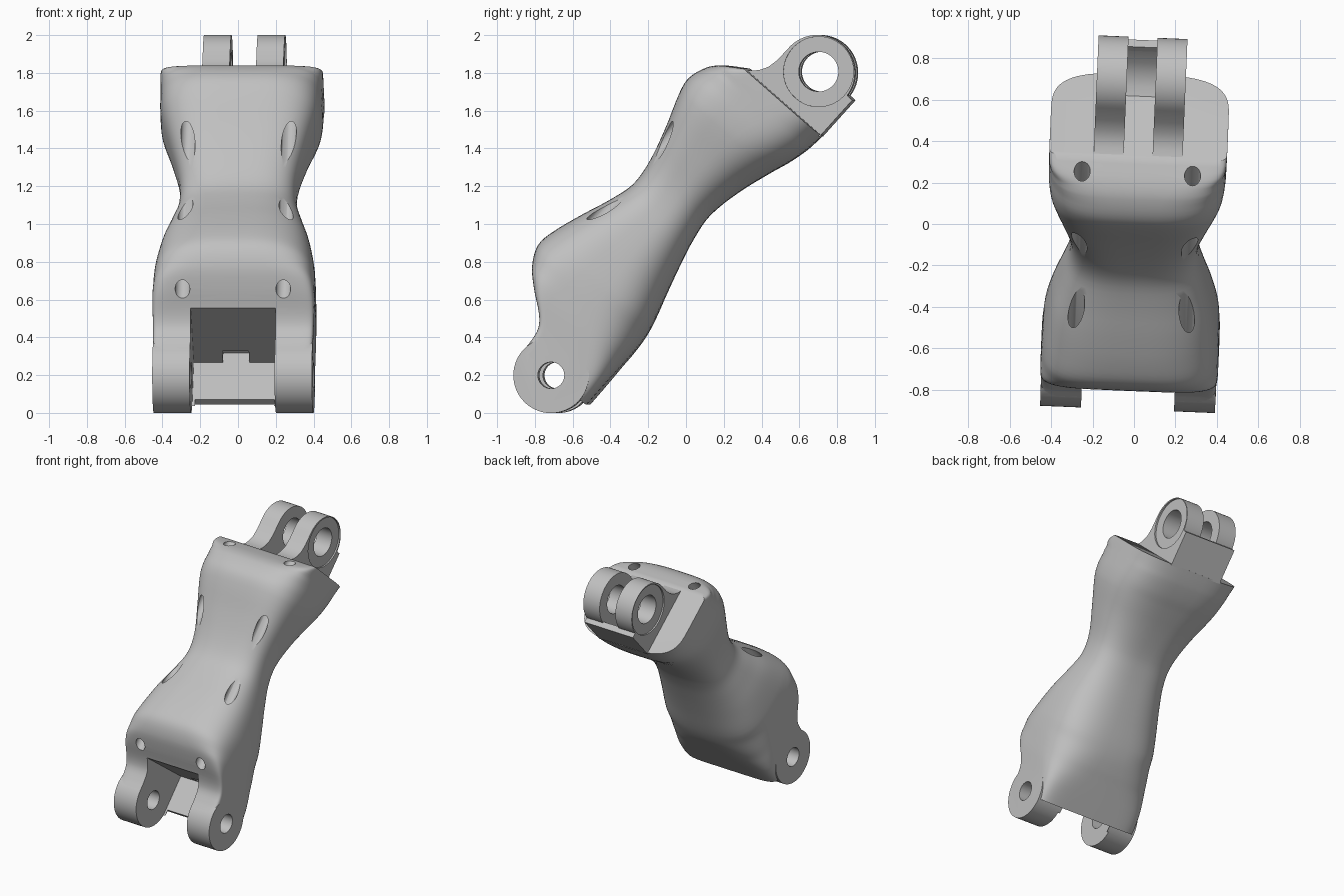
import bpy
import bmesh
import math
from mathutils import Matrix, Vector

cube = bpy.data.objects.get("Cube")
if cube:
    bpy.data.objects.remove(cube, do_unlink=True)

# One grey plastic for the whole part
grey = bpy.data.materials.new("grey_plastic")
grey.use_nodes = True
colour = (0.53, 0.53, 0.53, 1)
grey.diffuse_color = colour
grey.node_tree.nodes["Principled BSDF"].inputs["Base Color"].default_value = colour

# Working frame: x across, y along the link, z towards its upper side
POSE = (Matrix.Translation((.006, 0, 1)) @ Matrix.Rotation(math.radians(-2.4), 4, "Z")
        @ Matrix.Rotation(math.radians(48.7), 4, "X"))
UPPER_HINGE = 1.066           # distance of the upper hinge from the middle
LOWER_HUB = (-1.062, -.005)   # position of the lower hinge
KNUCKLE = 0.2                 # radius of the hinge lugs
PALM = -0.2                   # top of the floor plates


def make_object(name, bm):
    bmesh.ops.recalc_face_normals(bm, faces=bm.faces)
    mesh = bpy.data.meshes.new(name)
    bm.to_mesh(mesh)
    bm.free()
    mesh.materials.append(grey)
    obj = bpy.data.objects.new(name, mesh)
    bpy.context.collection.objects.link(obj)
    return obj


def cylinder(name, start, end, radius, sides=64):
    start, end = Vector(start), Vector(end)
    axis = end - start
    turn = axis.to_track_quat("Z", "Y").to_matrix().to_4x4()
    bm = bmesh.new()
    bmesh.ops.create_cone(bm, cap_ends=True, segments=sides, radius1=radius, radius2=radius,
                          depth=axis.length,
                          matrix=Matrix.Translation((start + end) / 2) @ turn)
    return make_object(name, bm)


def extrude_across(name, outline, left, right):
    bm = bmesh.new()
    face = bm.faces.new([bm.verts.new((left, y, z)) for y, z in outline])
    moved = bmesh.ops.extrude_face_region(bm, geom=[face])["geom"]
    verts = [v for v in moved if isinstance(v, bmesh.types.BMVert)]
    bmesh.ops.translate(bm, vec=(right - left, 0, 0), verts=verts)
    return make_object(name, bm)


def combine(target, other, operation):
    """Apply a boolean and discard the helper."""
    other.hide_render = True
    mod = target.modifiers.new("boolean", "BOOLEAN")
    mod.object = other
    mod.operation = operation
    mod.solver = "EXACT"
    bpy.context.view_layer.objects.active = target
    bpy.ops.object.modifier_apply(modifier=mod.name)
    bpy.data.objects.remove(other, do_unlink=True)


# Body stations: along, upper edge, lower edge, half width, upper and lower squareness
STATIONS = [
    (-1.06, .195, -.243, .424, 24, 7),
    (-1.0, .197, -.243, .424, 24, 7),
    (-.92, .213, -.243, .425, 24, 6),
    (-.86, .262, -.243, .427, 20, 5),
    (-.78, .37, -.243, .43, 11, 4),
    (-.7, .46, -.243, .43, 5.5, 3.5),
    (-.6, .512, -.236, .428, 3.8, 3),
    (-.5, .502, -.215, .42, 3.3, 3),
    (-.33, .447, -.163, .39, 3.2, 2.7),
    (-.17, .387, -.117, .347, 3.1, 2.6),
    (-.03, .349, -.083, .314, 3, 2.6),
    (.115, .361, -.066, .314, 3.2, 2.6),
    (.31, .414, -.1, .36, 3.6, 2.6),
    (.51, .484, -.162, .416, 3.5, 2.9),
    (.6, .496, -.194, .428, 3.5, 3.1),
    (.7, .46, -.22, .43, 4.2, 3.3),
    (.76, .407, -.229, .43, 7, 3.3),
    (.831, .301, -.236, .43, 22, 3.3),
]


def smooth_stations(rows, steps):
    """Hermite interpolation of every column against the first."""
    def slope(i, k):
        a, b = rows[max(i - 1, 0)], rows[min(i + 1, len(rows) - 1)]
        return (b[k] - a[k]) / (b[0] - a[0])
    for i in range(len(rows) - 1):
        a, b = rows[i], rows[i + 1]
        h = b[0] - a[0]
        for j in range(steps):
            f = j / steps
            e = f * f * (3 - 2 * f)
            yield [a[k] + (b[k] - a[k]) * e
                   + h * f * (1 - f) * ((1 - f) * slope(i, k) - f * slope(i + 1, k))
                   for k in range(len(a))]
    yield list(rows[-1])


def section(row, count=72):
    along, top, bottom, width, top_power, low_power = row
    middle, half = (top + bottom) / 2, (top - bottom) / 2
    for i in range(count):
        angle = math.tau * i / count
        c, s = math.cos(angle), math.sin(angle)
        power = 2 / (top_power if s >= 0 else low_power)
        yield (math.copysign(abs(c) ** power, c) * width, along,
               middle + math.copysign(abs(s) ** power, s) * half)


# Body lofted through the stations
bm = bmesh.new()
rings = [[bm.verts.new(p) for p in section(r)] for r in smooth_stations(STATIONS, 4)]
for a, b in zip(rings, rings[1:]):
    for i in range(len(a)):
        j = (i + 1) % len(a)
        bm.faces.new((a[i], a[j], b[j], b[i]))
bm.faces.new(rings[0])
bm.faces.new(rings[-1])
body = make_object("link_body", bm)

# Lower fork: two round lugs, the slot between them, and a notch in its end wall
for side in (-1, 1):
    lug = cylinder("lower_lug", (side * .21, *LOWER_HUB), (side * .423, *LOWER_HUB), KNUCKLE)
    combine(body, lug, "UNION")
slot = [(-1.5, PALM), (-.8, PALM), (-.845, .32), (-.845, .7), (-1.5, .7)]
combine(body, extrude_across("slot", slot, -.225, .225), "DIFFERENCE")
notch = [(-.9, PALM), (-.735, PALM), (-.735, -.1), (-.9, -.1)]
combine(body, extrude_across("notch", notch, -.07, .07), "DIFFERENCE")
combine(body, cylinder("lower_pin", (-.6, *LOWER_HUB), (.6, *LOWER_HUB), .07), "DIFFERENCE")

# Cord channels running straight along both upper edges
for side in (-1, 1):
    channel = cylinder("channel", (side * .267, -1.2, .367), (side * .267, 1.2, .367), .039, 32)
    combine(body, channel, "DIFFERENCE")

# Upper hinge arms with a pin hole and a shallow recess on the outer face
arc = [(UPPER_HINGE + KNUCKLE * math.sin(a), KNUCKLE * math.cos(a))
       for a in (math.pi * i / 32 for i in range(33))]
outline = [(.78, PALM), (.78, .29), (.826, .295), (.85, .262), (.88, .236),
           (.92, .214), (.98, .202)] + arc
parts = [body]
for side, label in ((-1, "right"), (1, "left")):
    arm = extrude_across(label + "_upper_arm", outline, side * .07, side * .215)
    hub = (UPPER_HINGE + .009, -.002)
    combine(arm, cylinder("pin", (side * .01, *hub), (side * .4, *hub), .105), "DIFFERENCE")
    combine(arm, cylinder("recess", (side * .203, *hub), (side * .4, *hub), .185), "DIFFERENCE")
    parts.append(arm)

# Stop plate under the upper arms, with a hollow rising to the body between them
stop = [(.82, -.233), (1.08, -.236), (1.08, -.19), (.82, -.19)]
parts.append(extrude_across("stop_plate", stop, -.215, .215))
hollow = [(.82, -.21), (1.05, -.21), (1.05, -.19), (.97, -.186), (.91, -.166),
          (.86, -.13), (.82, -.078)]
parts.append(extrude_across("stop_hollow", hollow, -.08, .08))

# Pose and shading
bpy.ops.object.select_all(action="DESELECT")
for part in parts:
    part.matrix_world = POSE
    part.select_set(True)
bpy.context.view_layer.objects.active = body
bpy.ops.object.shade_smooth_by_angle(angle=math.radians(35))
